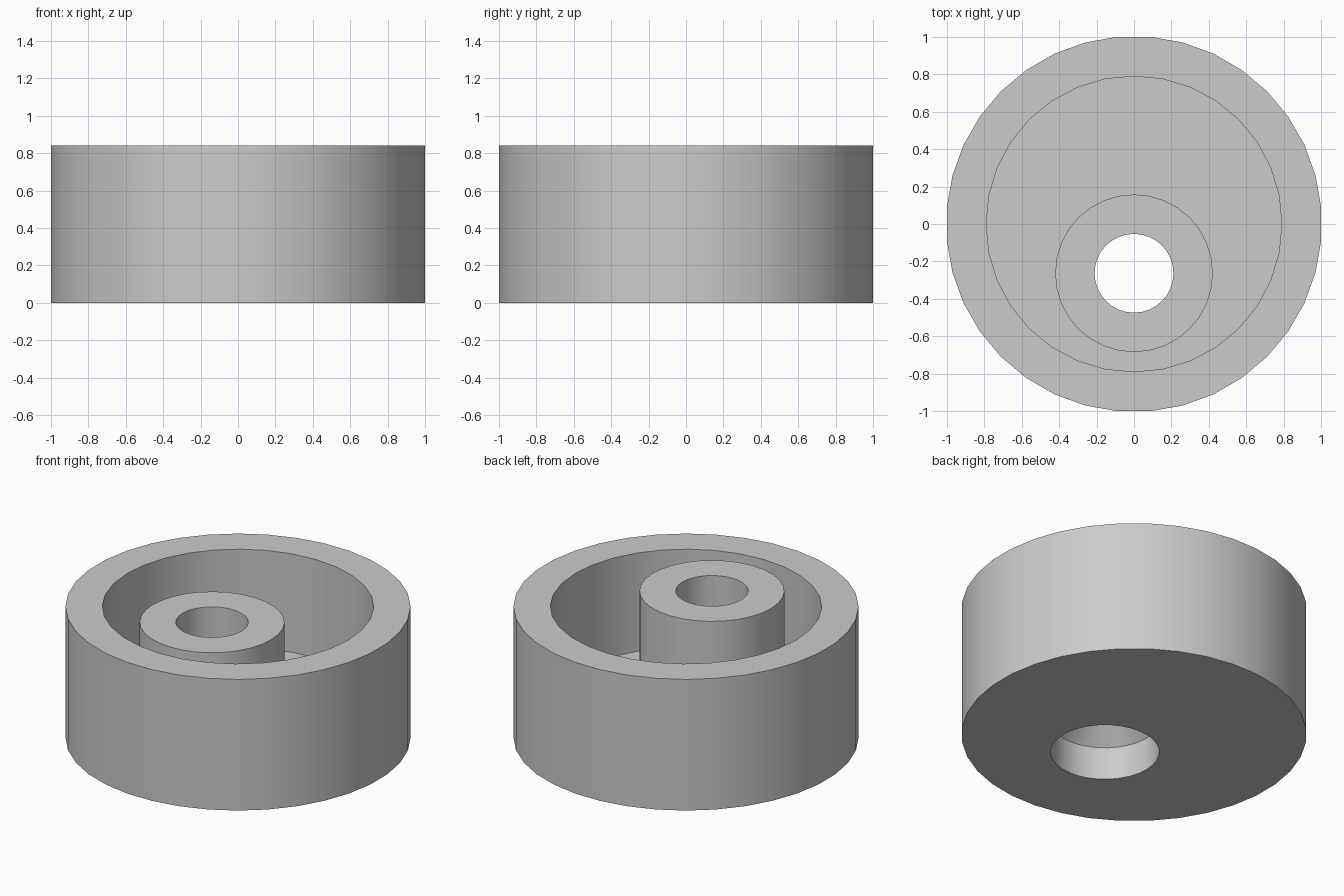
import bpy
import bmesh
from math import cos, sin, pi, radians

cube = bpy.data.objects.get("Cube")
if cube:
    bpy.data.objects.remove(cube, do_unlink=True)

U = 1 / 19            # module: the rim radius is 19 units
HEIGHT = 16 * U
FLOOR = 4 * U
BORE_Y = -5 * U

grey = bpy.data.materials.new("plain_grey")
grey.use_nodes = True
grey.diffuse_color = (0.6, 0.6, 0.6, 1)
grey.node_tree.nodes["Principled BSDF"].inputs["Base Color"].default_value = grey.diffuse_color


def turned(name, profile, sides, y=0.0, turn=0.0):
    """Closed round solid from (radius, z) pairs listed bottom to top."""
    bm = bmesh.new()
    rings = []
    for r, z in profile:
        angles = [turn + 2 * pi * i / sides for i in range(sides)]
        rings.append([bm.verts.new((r * cos(a), y + r * sin(a), z)) for a in angles])
    for low, high in zip(rings, rings[1:]):
        for i in range(sides):
            j = (i + 1) % sides
            bm.faces.new((low[i], low[j], high[j], high[i]))
    bm.faces.new(rings[0][::-1])
    bm.faces.new(rings[-1])
    mesh = bpy.data.meshes.new(name)
    bm.to_mesh(mesh)
    bm.free()
    mesh.materials.append(grey)
    obj = bpy.data.objects.new(name, mesh)
    bpy.context.collection.objects.link(obj)
    return obj


def combine(target, tool, operation):
    """Apply a boolean and remove the tool."""
    mod = target.modifiers.new(operation.title(), 'BOOLEAN')
    mod.operation = operation
    mod.solver = 'EXACT'
    mod.object = tool
    bpy.context.view_layer.objects.active = target
    bpy.ops.object.modifier_apply(modifier=mod.name)
    bpy.data.objects.remove(tool, do_unlink=True)


# Outer drum, with flats on the axes
half_step = radians(5)
rim = 1 / cos(half_step)
body = turned("wheel_body", [(rim, 0), (rim, HEIGHT)], 36, turn=half_step)

# Open cavity above the floor
cavity = turned("cavity_cutter", [(15 * U, FLOOR), (15 * U, HEIGHT + U)], 32)
combine(body, cavity, 'DIFFERENCE')

# Off-centre boss rising to the rim height
boss = turned("boss", [(8 * U, FLOOR / 2), (8 * U, HEIGHT)], 32, BORE_Y)
combine(body, boss, 'UNION')

# Through bore: wide recess below, cone, then narrow hole
bore = turned("bore_cutter", [(6 * U, -U), (6 * U, FLOOR), (4 * U, 6 * U),
                              (4 * U, HEIGHT + U)], 32, BORE_Y)
combine(body, bore, 'DIFFERENCE')

# Smooth walls with sharp rims
bpy.ops.object.select_all(action='DESELECT')
body.select_set(True)
bpy.context.view_layer.objects.active = body
bpy.ops.object.shade_smooth_by_angle(angle=radians(30))
